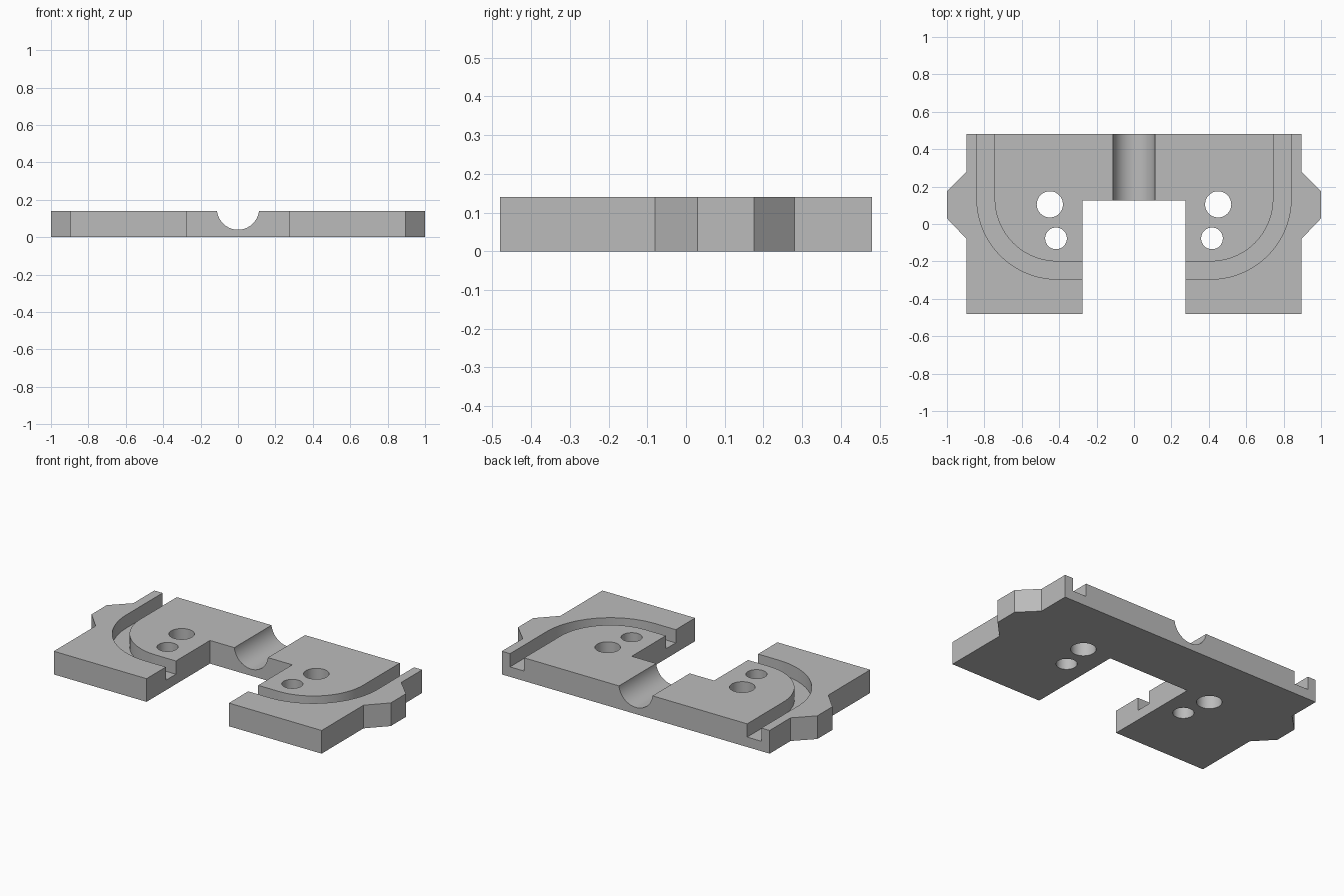
import bpy, bmesh, math
from mathutils import Matrix

old = bpy.data.objects.get("Cube")
if old:
    bpy.data.objects.remove(old, do_unlink=True)

HEIGHT = 0.14
BACK = 0.48

grey = bpy.data.materials.new("plain_grey")
grey.use_nodes = True
grey.diffuse_color = (0.5, 0.5, 0.5, 1)
grey.node_tree.nodes["Principled BSDF"].inputs["Base Color"].default_value = (0.5, 0.5, 0.5, 1)


def make_object(name, bm):
    bmesh.ops.recalc_face_normals(bm, faces=bm.faces)
    mesh = bpy.data.meshes.new(name)
    bm.to_mesh(mesh)
    bm.free()
    mesh.materials.append(grey)
    obj = bpy.data.objects.new(name, mesh)
    bpy.context.collection.objects.link(obj)
    return obj


def prism(name, outline, z0, z1):
    bm = bmesh.new()
    face = bm.faces.new([bm.verts.new((x, y, z0)) for x, y in outline])
    top = bmesh.ops.extrude_face_region(bm, geom=[face])["geom"]
    verts = [g for g in top if isinstance(g, bmesh.types.BMVert)]
    bmesh.ops.translate(bm, verts=verts, vec=(0, 0, z1 - z0))
    return make_object(name, bm)


def cylinder(name, radius, depth, matrix):
    bm = bmesh.new()
    bmesh.ops.create_cone(bm, cap_ends=True, segments=64, radius1=radius,
                          radius2=radius, depth=depth, matrix=matrix)
    return make_object(name, bm)


def mirrored(points, side):
    return [(side * x, y) for x, y in points]


# Plate outline: notch at the front, pointed tab on each side
half = [(0.275, 0.125), (0.275, -BACK), (0.895, -BACK), (0.895, -0.08),
        (1.0, 0.03), (1.0, 0.175), (0.895, 0.28), (0.895, BACK)]
plate = prism("clamp_plate", half + mirrored(half, -1)[::-1], 0, HEIGHT)


# Curved groove: straight from the back, quarter turn, straight into the notch
def bend(radius):
    cx, cy = 0.41, 0.135
    angles = [-math.pi / 2 * i / 32 for i in range(33)]
    arc = [(cx + radius * math.cos(a), cy + radius * math.sin(a)) for a in angles]
    return [(cx + radius, BACK + 0.1)] + arc + [(0.2, cy - radius)]


groove = bend(0.43) + bend(0.335)[::-1]
cutters = []
for side, label in ((1, "left"), (-1, "right")):
    cutters.append(prism(label + "_groove_cutter", mirrored(groove, side), 0.06, 0.3))
    # Two through holes on each side
    for name, x, y, r in (("large", 0.45, 0.105, 0.07), ("small", 0.417, -0.077, 0.058)):
        cutters.append(cylinder(f"{label}_{name}_hole_cutter", r, 1,
                                Matrix.Translation((side * x, y, 0))))

# Round channel across the back bridge
cutters.append(cylinder("channel_cutter", 0.113, 1,
                        Matrix.Translation((0, 0.3, 0.153)) @ Matrix.Rotation(math.pi / 2, 4, 'X')))

bpy.context.view_layer.objects.active = plate
for cutter in cutters:
    cutter.hide_render = True
    mod = plate.modifiers.new(cutter.name, 'BOOLEAN')
    mod.operation = 'DIFFERENCE'
    mod.solver = 'EXACT'
    mod.object = cutter
    bpy.ops.object.modifier_apply(modifier=mod.name)
    bpy.data.objects.remove(cutter, do_unlink=True)

bpy.ops.object.select_all(action='DESELECT')
plate.select_set(True)
bpy.ops.object.shade_smooth_by_angle(angle=math.radians(30))
